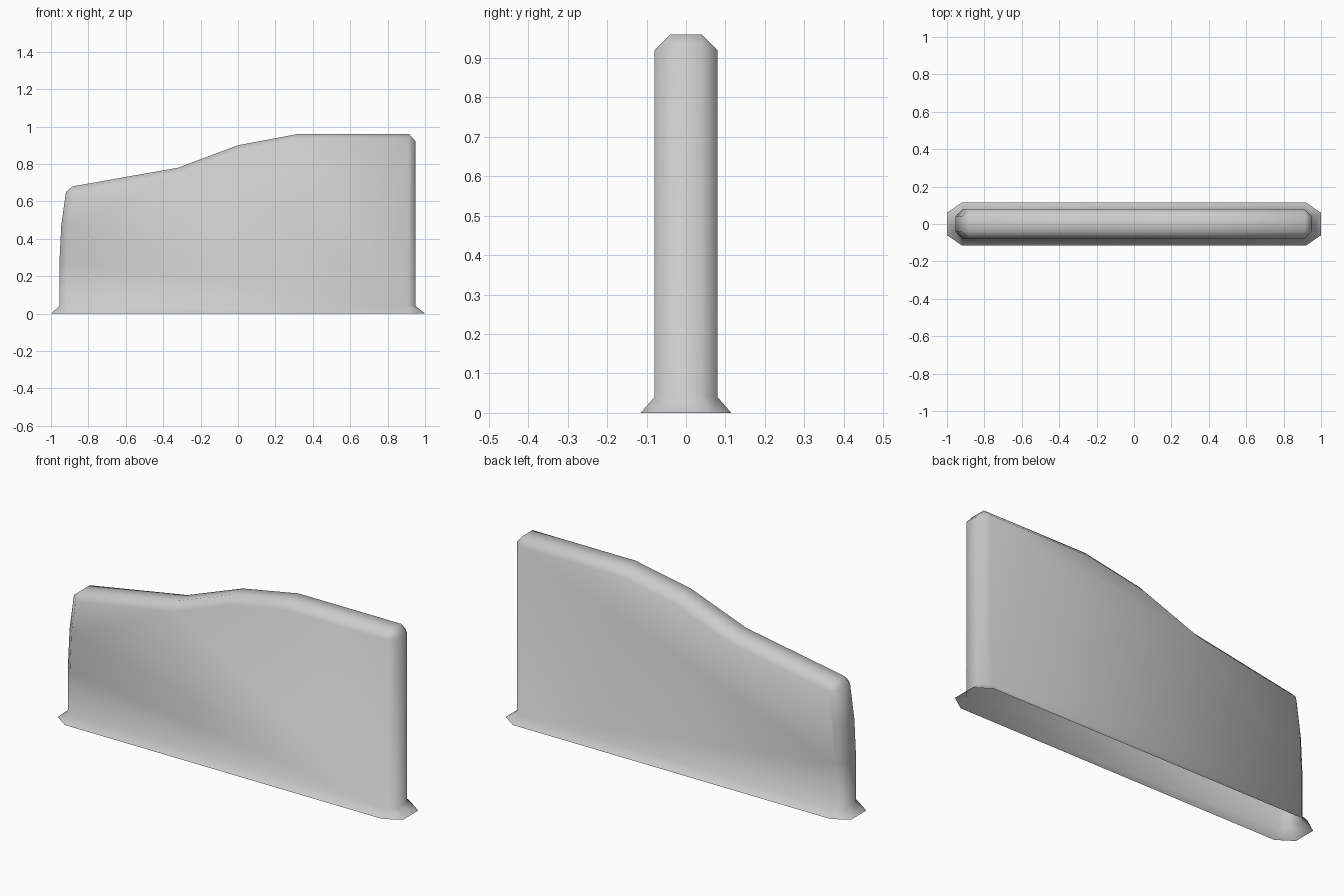
import bpy, bmesh, math

if "Cube" in bpy.data.objects:
    bpy.data.objects.remove(bpy.data.objects["Cube"])

# Rim outline (x, z) at y = +-0.04, clockwise from lower left, with the index
# of the matching point on the flat side outline at y = +-0.08
rim = [(-.955, .04, 0), (-.955, .27, 1), (-.945, .47, 2), (-.92, .65, 3),
       (-.885, .68, 3), (-.32, .78, 4), (0, .90, 5), (.32, .96, 6),
       (.915, .96, 7), (.95, .92, 7), (.95, .04, 8)]
side = [(-.915, .04), (-.915, .27), (-.907, .47), (-.882, .642),
        (-.313, .74), (.008, .86), (.323, .92), (.91, .92), (.91, .04)]

bm = bmesh.new()


def add_points(points, y):
    return [bm.verts.new((p[0], y, p[1])) for p in points]


rims, sides, feet = {}, {}, {}
for s in (-1, 1):
    rims[s] = add_points(rim, s * .04)
    sides[s] = add_points(side, s * .08)
    # flared foot corners on the ground
    feet[s] = [bm.verts.new((x, s * y, 0)) for x, y in
               ((-1, .06), (-.92, .115), (.92, .115), (1, .06))]
    # flat side, chamfer strip and flare
    bm.faces.new(sides[s])
    for i in range(len(rim) - 1):
        a, b = rim[i][2], rim[i + 1][2]
        loop = [rims[s][i], rims[s][i + 1], sides[s][b]]
        if a != b:
            loop.append(sides[s][a])
        bm.faces.new(loop)
    body = [rims[s][0], sides[s][0], sides[s][-1], rims[s][-1]]
    for i in range(3):
        bm.faces.new((body[i], body[i + 1], feet[s][i + 1], feet[s][i]))

# End and top strip joining both rims, and the flares at both ends
for i in range(len(rim) - 1):
    bm.faces.new((rims[-1][i], rims[-1][i + 1], rims[1][i + 1], rims[1][i]))
for i in (0, -1):
    bm.faces.new((rims[-1][i], rims[1][i], feet[1][i], feet[-1][i]))

bmesh.ops.recalc_face_normals(bm, faces=bm.faces)
# keep the shell pointing outward (underside is open)
top = max(bm.faces, key=lambda f: f.calc_center_median().z)
if top.normal.z < 0:
    bmesh.ops.reverse_faces(bm, faces=bm.faces)
mesh = bpy.data.meshes.new("wall_panel")
bm.to_mesh(mesh)
bm.free()
panel = bpy.data.objects.new("wall_panel", mesh)
bpy.context.collection.objects.link(panel)
bpy.context.view_layer.objects.active = panel
panel.select_set(True)
bpy.ops.object.shade_smooth_by_angle(angle=math.radians(60))
